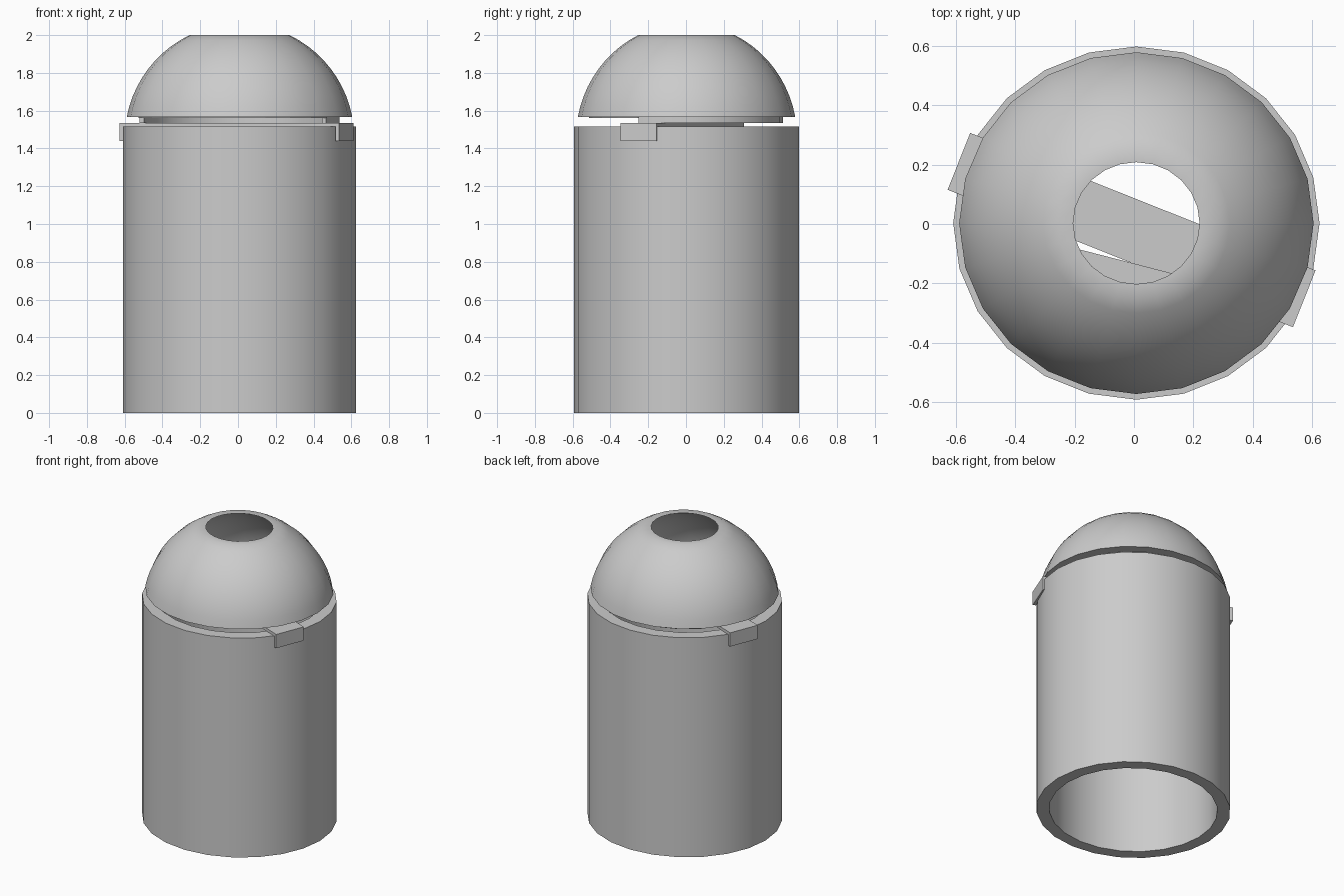
import bpy, bmesh, math
from math import sin, cos, pi, sqrt

if "Cube" in bpy.data.objects:
    bpy.data.objects.remove(bpy.data.objects["Cube"])

SIDES = 24
CX, CY, OVAL = 0.008, 0.003, 0.964   # centre and slight flattening in y

grey = bpy.data.materials.new("light grey plastic")
grey.use_nodes = True
GREY = (0.6, 0.6, 0.6, 1)
grey.diffuse_color = GREY
grey.node_tree.nodes["Principled BSDF"].inputs["Base Color"].default_value = GREY


def finish(name, bm, smooth=True):
    bmesh.ops.recalc_face_normals(bm, faces=bm.faces)
    mesh = bpy.data.meshes.new(name)
    bm.to_mesh(mesh)
    bm.free()
    mesh.materials.append(grey)
    obj = bpy.data.objects.new(name, mesh)
    bpy.context.collection.objects.link(obj)
    if smooth:
        bpy.ops.object.select_all(action='DESELECT')
        obj.select_set(True)
        bpy.context.view_layer.objects.active = obj
        bpy.ops.object.shade_smooth_by_angle(angle=math.radians(30))
    return obj


def rim_point(r, step, z):
    a = 2 * pi * step / SIDES
    return (CX + r * cos(a), CY + OVAL * r * sin(a), z)


def revolve(name, profile, first=0, count=SIDES):
    """Turn a closed (radius, z) profile around z, fully or over some steps."""
    bm = bmesh.new()
    full = count == SIDES
    rings = [[bm.verts.new(rim_point(r, first + i, z)) for r, z in profile]
             for i in range(count if full else count + 1)]
    n = len(profile)
    for i in range(count):
        a, b = rings[i], rings[(i + 1) % len(rings)]
        for j in range(n):
            k = (j + 1) % n
            bm.faces.new((a[j], b[j], b[k], a[k]))
    if not full:
        bm.faces.new(rings[0])
        bm.faces.new(rings[-1])
    return finish(name, bm)


def dome_arc(r_top, r_base, z_top, z_base, steps=10):
    """Circular arc, centred on the axis, through the two rims."""
    c = (z_top**2 + r_top**2 - z_base**2 - r_base**2) / (2 * (z_top - z_base))
    radius = sqrt(r_top**2 + (z_top - c)**2)
    a0, a1 = math.atan2(z_top - c, r_top), math.atan2(z_base - c, r_base)
    angles = [a0 + (a1 - a0) * i / steps for i in range(steps + 1)]
    return [(radius * cos(a), c + radius * sin(a)) for a in angles]


# Hollow body, open at both ends
revolve("body_tube", [(0.617, 0), (0.617, 1.515), (0.535, 1.515), (0.535, 0)])

# Dome lid with a round opening
outer = dome_arc(0.265, 0.597, 2.0, 1.567)
inner = dome_arc(0.213, 0.53, 2.0, 1.567)
revolve("dome_lid", outer + inner[::-1])

# Partial collar under the lid, open towards the front
revolve("lid_collar", [(0.53, 1.57), (0.53, 1.535), (0.505, 1.535), (0.505, 1.57)],
        first=-2, count=14)

# Flat web closing the front part of the lid
bm = bmesh.new()
web = bm.faces.new([bm.verts.new(rim_point(0.535, s, 1.56)) for s in range(12, 23)])
ext = bmesh.ops.extrude_face_region(bm, geom=[web])
top_verts = [g for g in ext["geom"] if isinstance(g, bmesh.types.BMVert)]
bmesh.ops.translate(bm, verts=top_verts, vec=(0, 0, 0.007))
finish("lid_web", bm, smooth=False)

# Strap across the body with a hook folded down at each end
HALF, FOLD = 0.626, 0.605
section = [(-HALF, 1.44), (-HALF, 1.535), (HALF, 1.535), (HALF, 1.44),
           (FOLD, 1.44), (FOLD, 1.515), (-FOLD, 1.515), (-FOLD, 1.44)]
bm = bmesh.new()
sides = [[bm.verts.new((x, y, z)) for x, z in section] for y in (-0.125, 0.081)]
for s in sides:
    bm.faces.new(s)
for i in range(len(section)):
    j = (i + 1) % len(section)
    bm.faces.new((sides[0][i], sides[0][j], sides[1][j], sides[1][i]))
strap = finish("hooked_strap", bm, smooth=False)
strap.rotation_euler.z = math.radians(-21.7)
